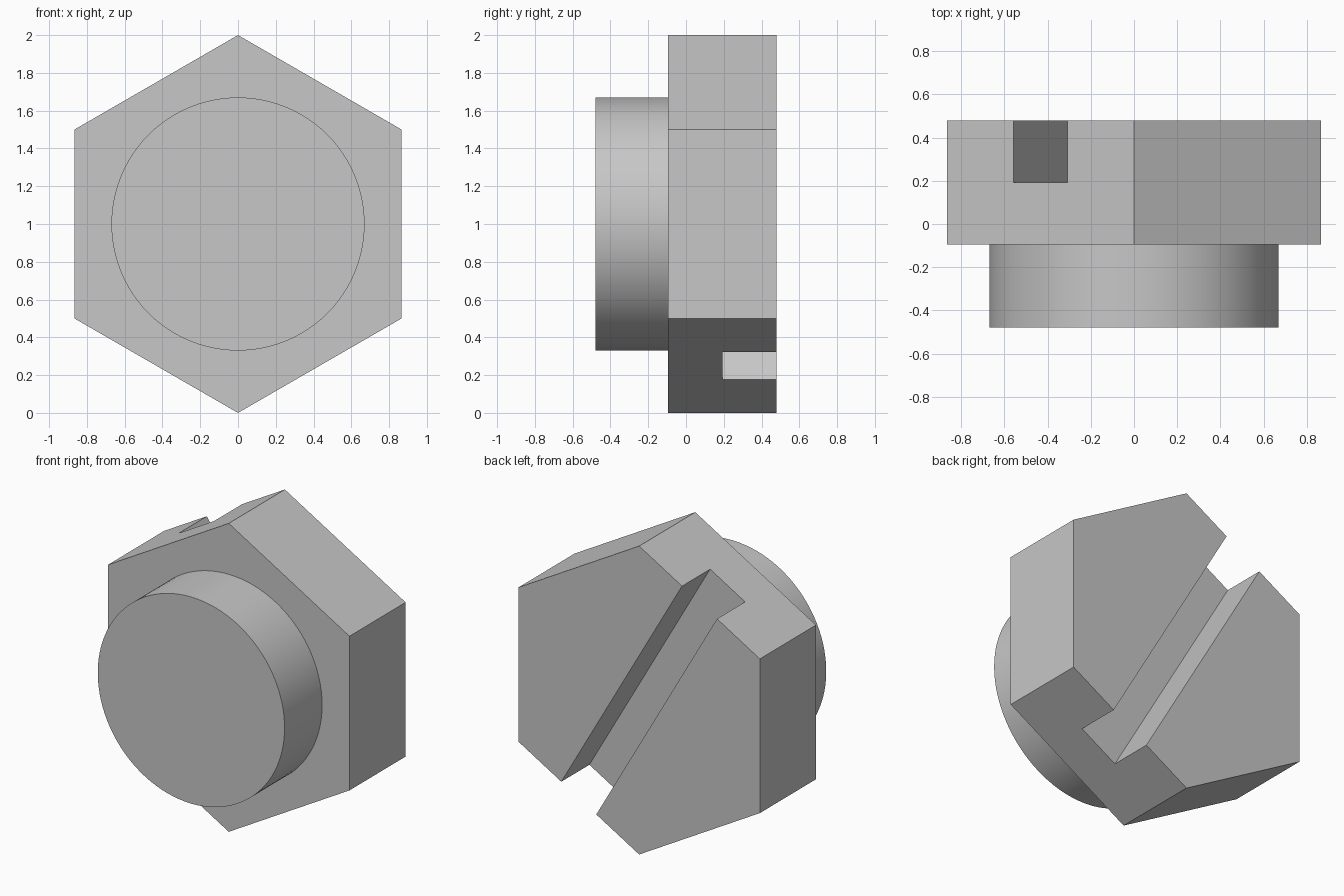
import bpy
from math import radians

cube = bpy.data.objects.get("Cube")
if cube:
    bpy.data.objects.remove(cube, do_unlink=True)

# One plain grey for the whole part
grey = bpy.data.materials.new("plain grey")
grey.use_nodes = True
colour = (0.57, 0.57, 0.57, 1)
grey.diffuse_color = colour
grey.node_tree.nodes["Principled BSDF"].inputs["Base Color"].default_value = colour

CENTRE_Z = 1.0
HEAD_FRONT, HEAD_BACK = -0.095, 0.48
BOSS_FRONT = -0.48
SLOT_FLOOR, SLOT_WIDTH = 0.192, 0.29


def prism(name, sides, radius, front, back):
    """Regular prism lying along y, with one corner pointing up."""
    bpy.ops.mesh.primitive_cylinder_add(
        vertices=sides, radius=radius, depth=back - front,
        location=(0, (front + back) / 2, CENTRE_Z), rotation=(radians(90), 0, 0))
    obj = bpy.context.object
    obj.name = name
    obj.data.materials.append(grey)
    return obj


# Hexagonal head
head = prism("hex_head", 6, 1.0, HEAD_FRONT, HEAD_BACK)

# Slot across the back, running from flat to opposite flat
slot_end = HEAD_BACK + 0.2
bpy.ops.mesh.primitive_cube_add(
    size=1, location=(0, (SLOT_FLOOR + slot_end) / 2, CENTRE_Z),
    rotation=(0, radians(-30), 0))
cutter = bpy.context.object
cutter.name = "slot_cutter"
cutter.scale = (SLOT_WIDTH, slot_end - SLOT_FLOOR, 3)
cutter.data.materials.append(grey)
cutter.hide_render = True

cut = head.modifiers.new("slot", 'BOOLEAN')
cut.operation = 'DIFFERENCE'
cut.solver = 'EXACT'
cut.object = cutter
bpy.context.view_layer.update()
bpy.ops.object.select_all(action='DESELECT')
head.select_set(True)
bpy.context.view_layer.objects.active = head
bpy.ops.object.modifier_apply(modifier=cut.name)
bpy.data.objects.remove(cutter, do_unlink=True)

# Round boss on the front, seated slightly into the head
boss = prism("round_boss", 96, 0.67, BOSS_FRONT, HEAD_FRONT + 0.02)
bpy.ops.object.shade_smooth_by_angle(angle=radians(30))
